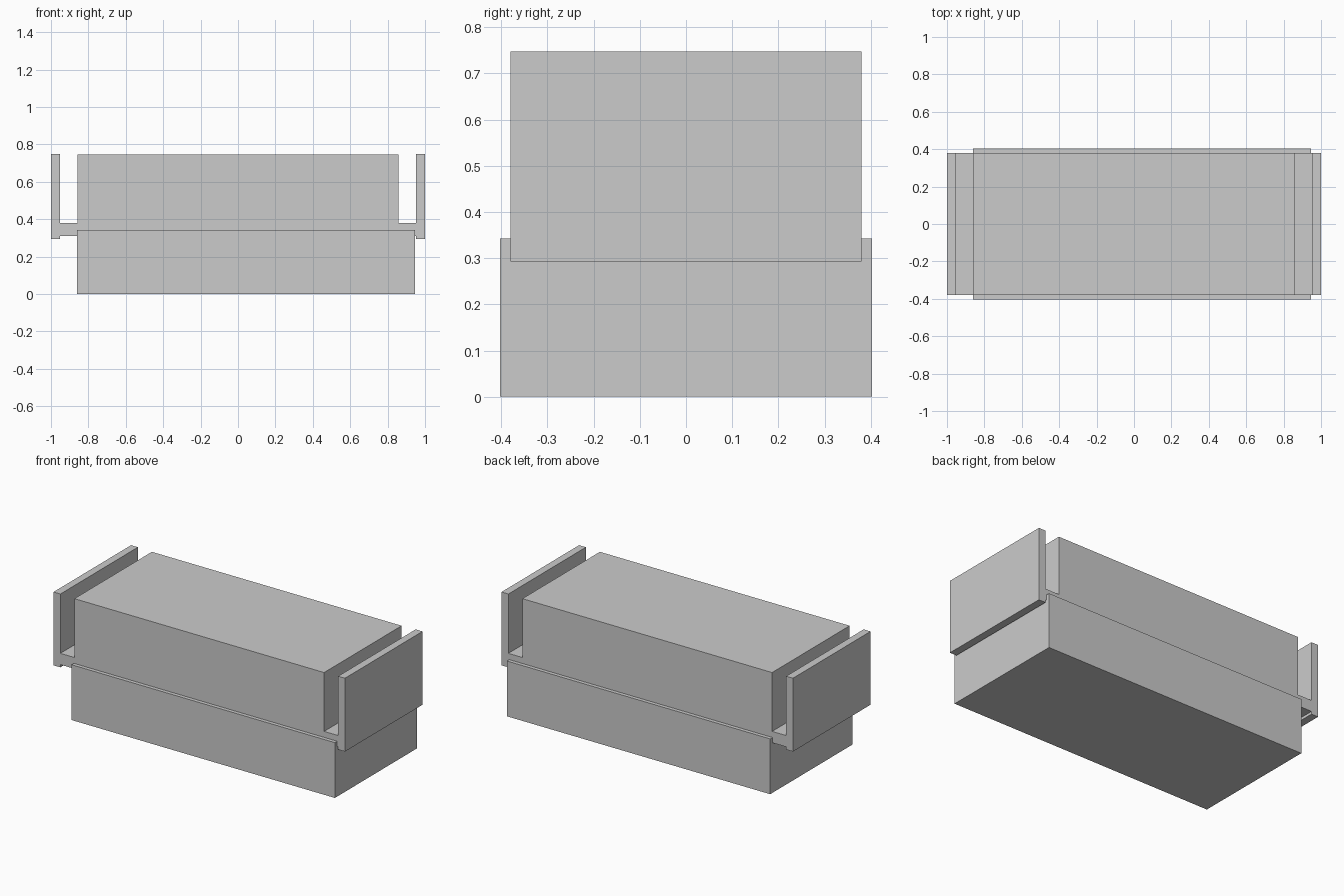
import bpy, bmesh

if "Cube" in bpy.data.objects:
    bpy.data.objects.remove(bpy.data.objects["Cube"])


def extrude_profile(name, pts, half_depth):
    """Solid made from an x-z outline, extruded evenly about y = 0."""
    bm = bmesh.new()
    face = bm.faces.new([bm.verts.new((x, -half_depth, z)) for x, z in pts])
    ext = bmesh.ops.extrude_face_region(bm, geom=[face])
    verts = [v for v in ext["geom"] if isinstance(v, bmesh.types.BMVert)]
    bmesh.ops.translate(bm, verts=verts, vec=(0, 2 * half_depth, 0))
    bmesh.ops.recalc_face_normals(bm, faces=bm.faces)
    mesh = bpy.data.meshes.new(name)
    bm.to_mesh(mesh)
    bm.free()
    obj = bpy.data.objects.new(name, mesh)
    bpy.context.collection.objects.link(obj)
    return obj


# Lower base block, slightly wider in y and offset toward +x
extrude_profile("base_block",
                [(-0.86, 0), (0.947, 0), (0.947, 0.343), (-0.86, 0.343)], 0.403)

# Upper body: central block, side ledges and upright end walls with bottom lips
half = [(0.953, 0.31), (0.953, 0.293), (1.0, 0.293), (1.0, 0.38), (1.0, 0.748),
        (0.953, 0.748), (0.953, 0.38), (0.857, 0.38), (0.857, 0.745)]
mirrored = [(-x, z) for x, z in reversed(half)]
extrude_profile("upper_body", half + mirrored, 0.38)
